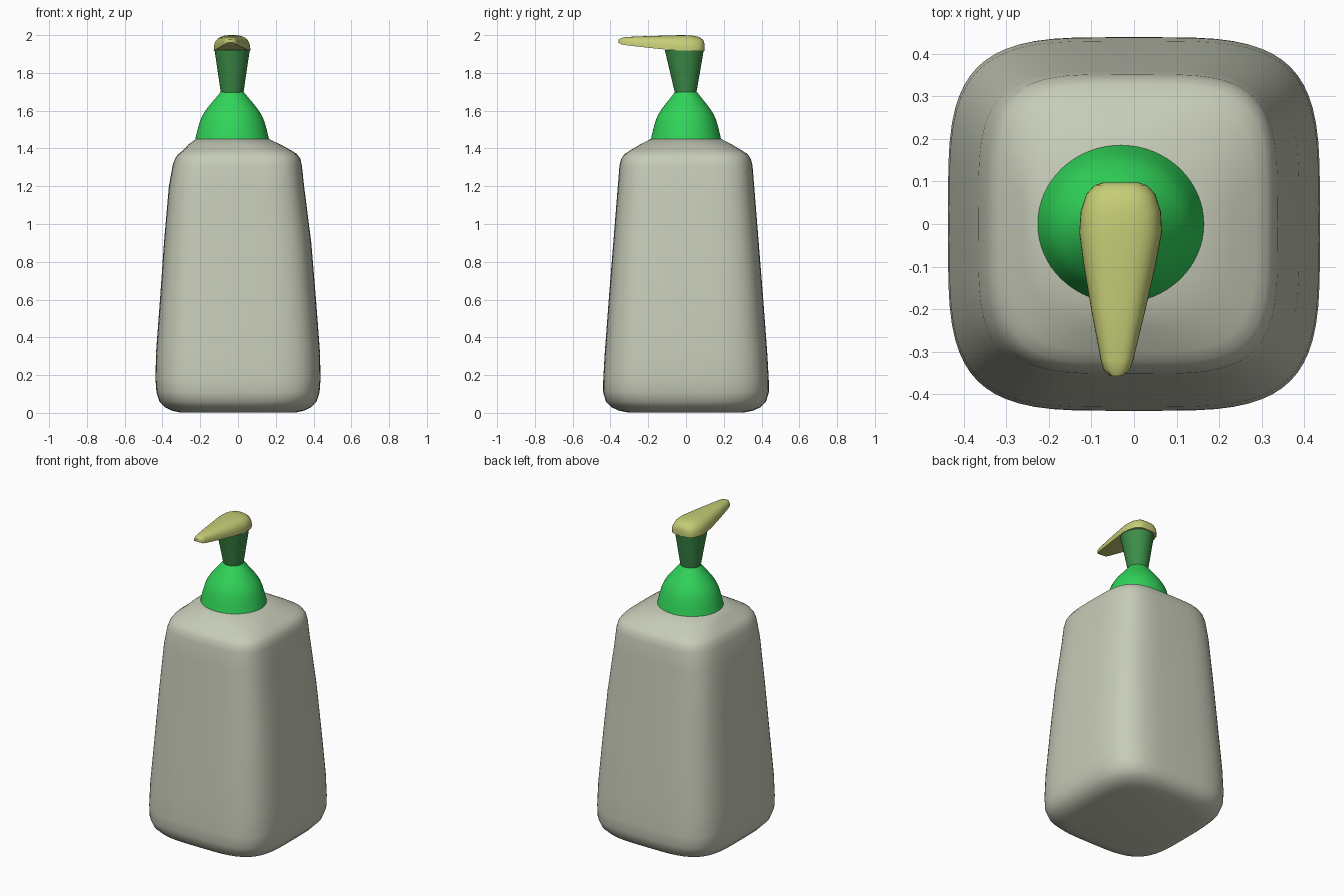
import bpy, bmesh, math

cube = bpy.data.objects.get("Cube")
if cube:
    bpy.data.objects.remove(cube, do_unlink=True)


def material(name, rgb):
    m = bpy.data.materials.new(name)
    m.use_nodes = True
    m.diffuse_color = (*rgb, 1)
    m.node_tree.nodes["Principled BSDF"].inputs["Base Color"].default_value = (*rgb, 1)
    return m


grey = material("warm grey", (0.57, 0.60, 0.48))
green = material("bright green", (0.03, 0.66, 0.10))
dark = material("dark green", (0.045, 0.27, 0.065))
olive = material("pale olive", (0.56, 0.61, 0.18))


def power(v, n):
    return math.copysign(abs(v) ** (2 / n), v)


def ring(cx, cy, z, rx, ry, n=2, count=64):
    """Horizontal superellipse: n = 2 is round, higher is squarer."""
    out = []
    for i in range(count):
        a = 2 * math.pi * i / count
        out.append((cx + rx * power(math.cos(a), n), cy + ry * power(math.sin(a), n), z))
    return out


def loft(name, rings, mat, angle):
    """Skin a row of closed rings and cap both ends."""
    bm = bmesh.new()
    rows = [[bm.verts.new(p) for p in r] for r in rings]
    count = len(rows[0])
    for a, b in zip(rows, rows[1:]):
        for i in range(count):
            j = (i + 1) % count
            bm.faces.new((a[i], a[j], b[j], b[i]))
    bm.faces.new(rows[0][::-1])
    bm.faces.new(rows[-1])
    bmesh.ops.recalc_face_normals(bm, faces=bm.faces)
    mesh = bpy.data.meshes.new(name)
    bm.to_mesh(mesh)
    bm.free()
    mesh.materials.append(mat)
    obj = bpy.data.objects.new(name, mesh)
    bpy.context.collection.objects.link(obj)
    bpy.ops.object.select_all(action='DESELECT')
    obj.select_set(True)
    bpy.context.view_layer.objects.active = obj
    bpy.ops.object.shade_smooth_by_angle(angle=math.radians(angle))
    return obj


PX = -0.031  # the pump sits slightly off centre

# Bottle: centre x, height, half width, half depth, squareness
bottle = [
    (0, 0.003, 0.31, 0.31, 3.6), (0, 0.012, 0.35, 0.355, 3.7),
    (0, 0.03, 0.388, 0.395, 3.8), (0, 0.06, 0.416, 0.424, 3.9),
    (0, 0.11, 0.432, 0.439, 4), (0, 0.18, 0.437, 0.438, 4),
    (0, 0.32, 0.434, 0.430, 4), (0, 0.60, 0.413, 0.409, 4),
    (-0.002, 0.90, 0.390, 0.385, 4), (-0.008, 1.20, 0.358, 0.361, 4),
    (-0.004, 1.31, 0.342, 0.352, 4), (-0.002, 1.345, 0.332, 0.343, 4),
    (-0.002, 1.37, 0.315, 0.326, 4), (-0.004, 1.387, 0.290, 0.300, 3.9),
    (-0.018, 1.42, 0.245, 0.245, 2.9), (PX, 1.452, 0.190, 0.183, 2),
]
loft("bottle", [ring(cx, 0, z, rx, ry, n) for cx, z, rx, ry, n in bottle], grey, 50)

# Domed collar
collar = [(0.195, 1.45), (0.183, 1.50), (0.170, 1.545), (0.157, 1.575),
          (0.138, 1.605), (0.112, 1.638), (0.085, 1.67), (0.060, 1.70)]
loft("collar", [ring(PX, 0, z, r, r * 0.95) for r, z in collar], green, 40)

# Flared pump stem, leaning slightly forward
loft("pump_stem", [ring(PX, -0.002, 1.695, 0.060, 0.057),
                   ring(PX, -0.009, 1.92, 0.093, 0.103)], dark, 40)

# Nozzle: y, half width, underside height, top height
nozzle = [
    (0.098, 0.040, 1.917, 1.955), (0.091, 0.062, 1.917, 1.975),
    (0.070, 0.081, 1.917, 1.990), (0.030, 0.094, 1.917, 1.998),
    (-0.02, 0.097, 1.918, 2.000), (-0.10, 0.084, 1.923, 1.998),
    (-0.20, 0.064, 1.933, 1.995), (-0.32, 0.038, 1.947, 1.990),
    (-0.342, 0.031, 1.951, 1.985), (-0.357, 0.014, 1.960, 1.977),
]


def arch(y, w, low, high, count=20):
    """Upright section with a rounded top and a flat underside."""
    angles = [math.pi * i / count for i in range(count + 1)]
    cx = PX - 0.010 * max(0, -y) / 0.357
    return [(cx + w * power(math.cos(a), 2.7), y,
             low + (high - low) * power(max(0, math.sin(a)), 2.7)) for a in angles]


loft("nozzle", [arch(*s) for s in nozzle], olive, 50)
